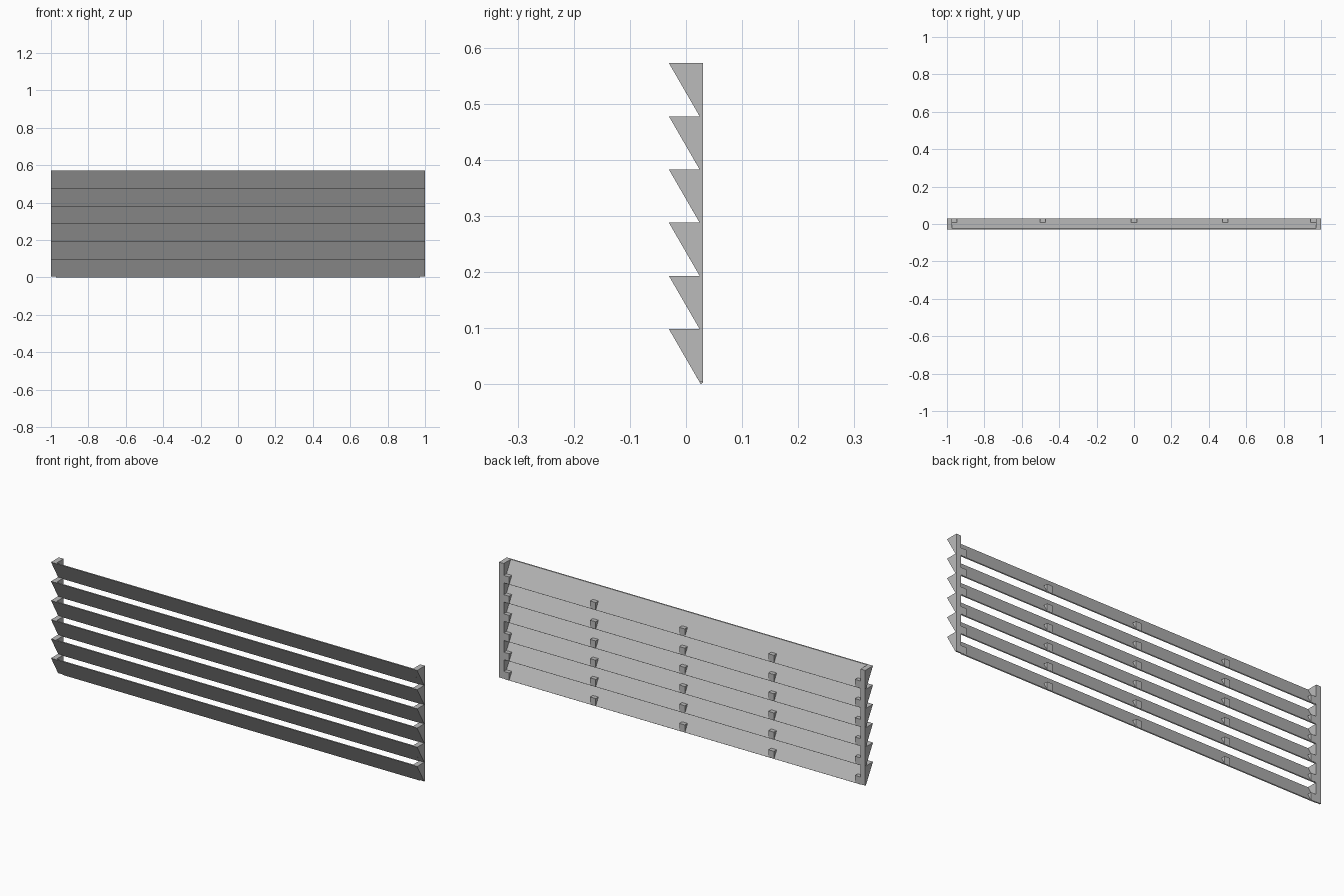
import bpy
import bmesh

cube = bpy.data.objects.get("Cube")
if cube:
    bpy.data.objects.remove(cube, do_unlink=True)

grey = bpy.data.materials.new("light_grey")
grey.use_nodes = True
grey.diffuse_color = (0.5, 0.5, 0.5, 1)
grey.node_tree.nodes["Principled BSDF"].inputs["Base Color"].default_value = (0.5, 0.5, 0.5, 1)

COUNT = 6
PITCH = 0.0948
FRONT, VALLEY, BACK = -0.0305, 0.0243, 0.0305
BASE = 0.0035
HALF, PLATE = 1.0, 0.026


def extrude(name, profile, x0, x1):
    """Extrude a (y, z) outline along x."""
    bm = bmesh.new()
    face = bm.faces.new([bm.verts.new((x0, y, z)) for y, z in profile])
    new = bmesh.ops.extrude_face_region(bm, geom=[face])["geom"]
    verts = [g for g in new if isinstance(g, bmesh.types.BMVert)]
    bmesh.ops.translate(bm, verts=verts, vec=(x1 - x0, 0, 0))
    bmesh.ops.recalc_face_normals(bm, faces=bm.faces)
    mesh = bpy.data.meshes.new(name)
    bm.to_mesh(mesh)
    bm.free()
    mesh.materials.append(grey)
    obj = bpy.data.objects.new(name, mesh)
    bpy.context.collection.objects.link(obj)
    return obj


# Sawtooth end plates
saw = [(BACK, BASE)]
for i in range(COUNT):
    z = BASE + i * PITCH
    saw += [(VALLEY, z), (FRONT, z + PITCH)]
saw.append((BACK, BASE + COUNT * PITCH))
extrude("left_end_plate", saw, HALF - PLATE, HALF)
extrude("right_end_plate", saw, -HALF, PLATE - HALF)

# Sloping slats, each with small gussets behind its lower edge
inner = HALF - PLATE
for i in range(COUNT):
    z = BASE + i * PITCH
    extrude(f"slat_{i + 1}", [
        (FRONT, z + PITCH), (VALLEY + 0.002, z - BASE),
        (BACK - 0.0005, z - 0.001), (FRONT + 0.007, z + PITCH)], -inner, inner)
    gusset = [(VALLEY, z + 0.003), (BACK, z), (BACK, z + 0.036), (0.008, z + 0.036)]
    for j, x in enumerate((-0.96, -0.487, 0, 0.487, 0.96)):
        extrude(f"gusset_{i + 1}_{j + 1}", gusset, x - 0.015, x + 0.015)
